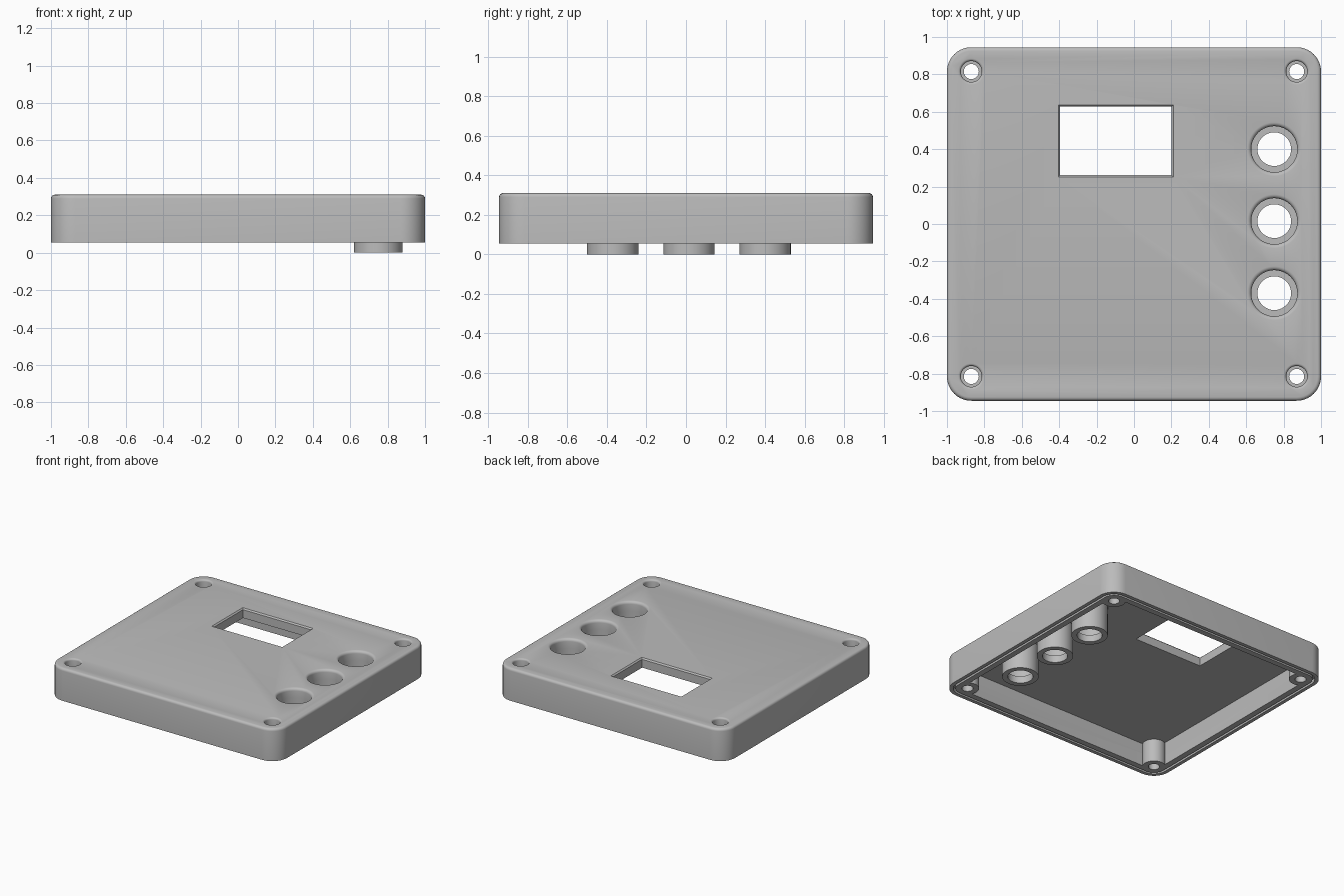
import bpy
import bmesh
import math

cube = bpy.data.objects.get("Cube")
if cube:
    bpy.data.objects.remove(cube, do_unlink=True)

GREY = (0.5, 0.5, 0.5, 1)
grey = bpy.data.materials.new("light_grey_plastic")
grey.use_nodes = True
grey.diffuse_color = GREY
grey.node_tree.nodes["Principled BSDF"].inputs["Base Color"].default_value = GREY

HALF_X, HALF_Y, CORNER = 1.0, 0.945, 0.13
BASE, TOP, CEILING = 0.055, 0.31, 0.235
SIDES = 64


def loft(name, loops, closed=False):
    """Skin matching point loops; cap the ends or close into a ring."""
    bm = bmesh.new()
    rings = [[bm.verts.new(p) for p in loop] for loop in loops]
    pairs = list(zip(rings, rings[1:]))
    if closed:
        pairs.append((rings[-1], rings[0]))
    else:
        bm.faces.new(rings[0])
        bm.faces.new(rings[-1])
    for a, b in pairs:
        for i in range(len(a)):
            j = (i + 1) % len(a)
            bm.faces.new((a[i], a[j], b[j], b[i]))
    bmesh.ops.recalc_face_normals(bm, faces=bm.faces)
    mesh = bpy.data.meshes.new(name)
    bm.to_mesh(mesh)
    bm.free()
    mesh.materials.append(grey)
    obj = bpy.data.objects.new(name, mesh)
    bpy.context.collection.objects.link(obj)
    return obj


def rounded_rect(offset, z, steps=10):
    """Outline of the lid, moved inward by offset."""
    r = CORNER - offset
    pts = []
    for k, (sx, sy) in enumerate(((1, 1), (-1, 1), (-1, -1), (1, -1))):
        for i in range(steps + 1):
            a = math.pi / 2 * (k + i / steps)
            pts.append((sx * (HALF_X - CORNER) + r * math.cos(a),
                        sy * (HALF_Y - CORNER) + r * math.sin(a), z))
    return pts


def circle(x, y, r, z):
    return [(x + r * math.cos(t * math.tau / SIDES),
             y + r * math.sin(t * math.tau / SIDES), z) for t in range(SIDES)]


def lathe(name, x, y, profile, closed=False):
    return loft(name, [circle(x, y, r, z) for r, z in profile], closed)


def rounded_mouth(r, size):
    """Profile points that flare a bore of radius r out to the top face."""
    arc = [(r + size * (1 - math.cos(a)), TOP - size + size * math.sin(a))
           for a in (math.pi / 8 * i for i in range(5))]
    return arc + [(r + size, TOP + 0.1)]


def smooth(obj):
    bpy.ops.object.select_all(action="DESELECT")
    obj.select_set(True)
    bpy.context.view_layer.objects.active = obj
    bpy.ops.object.shade_smooth_by_angle(angle=math.radians(30))


# Lid shell: rounded top edge, sealing groove in the rim, hollow underside
FILLET = 0.02
edge = [(FILLET * (1 - math.sin(a)), TOP - FILLET * (1 - math.cos(a)))
        for a in (math.pi / 8 * i for i in range(5))]
rim = [(0, BASE), (0.028, BASE), (0.028, 0.085), (0.045, 0.085),
       (0.045, BASE), (0.09, BASE), (0.09, CEILING)]
shell = loft("lid_shell", [rounded_rect(o, z) for o, z in edge + rim])

cutters = []
parts = [shell]

# Screw bosses with counterbored holes
HOLE, HEAD, SEAT = 0.04, 0.056, 0.16
for sx, side in ((-1, "right"), (1, "left")):
    for sy, end in ((-1, "front"), (1, "back")):
        x, y = sx * (HALF_X - CORNER), sy * (HALF_Y - CORNER)
        bore = [(HOLE, SEAT), (HEAD, SEAT)]
        cutters.append(lathe("screw_cutter", x, y,
                             [(HOLE, -0.1)] + bore + rounded_mouth(HEAD, 0.014)))
        parts.append(lathe(f"screw_boss_{end}_{side}", x, y,
                           [(0.083, CEILING), (0.083, BASE), (HOLE, BASE)]
                           + bore + [(HEAD, CEILING)], closed=True))

# Button tubes, each with an inner ledge at the bottom
BORE, LEDGE = 0.123, 0.055
for n, y in enumerate((0.4, 0.015, -0.37), 1):
    x = 0.75
    bore = [(0.09, LEDGE), (BORE, LEDGE)]
    cutters.append(lathe("button_cutter", x, y,
                         [(0.09, -0.1)] + bore + rounded_mouth(BORE, 0.021)))
    parts.append(lathe(f"button_tube_{n}", x, y,
                       [(0.13, CEILING), (0.13, 0), (0.09, 0)]
                       + bore + [(BORE, CEILING)], closed=True))


# Display window with a slim chamfer
def window(grow, z):
    x0, x1, y0, y1 = -0.395 - grow, 0.2 + grow, 0.262 - grow, 0.627 + grow
    return [(x0, y0, z), (x1, y0, z), (x1, y1, z), (x0, y1, z)]


cutters.append(loft("window_cutter", [window(0, 0.1), window(0, TOP - 0.01),
                                      window(0.01, TOP), window(0.01, TOP + 0.1)]))

# Cut every opening through the shell
bpy.context.view_layer.objects.active = shell
for cutter in cutters:
    cutter.hide_render = True
    mod = shell.modifiers.new("opening", "BOOLEAN")
    mod.operation = "DIFFERENCE"
    mod.solver = "EXACT"
    mod.object = cutter
    bpy.ops.object.modifier_apply(modifier=mod.name)
for cutter in cutters:
    bpy.data.objects.remove(cutter, do_unlink=True)

for part in parts:
    smooth(part)
